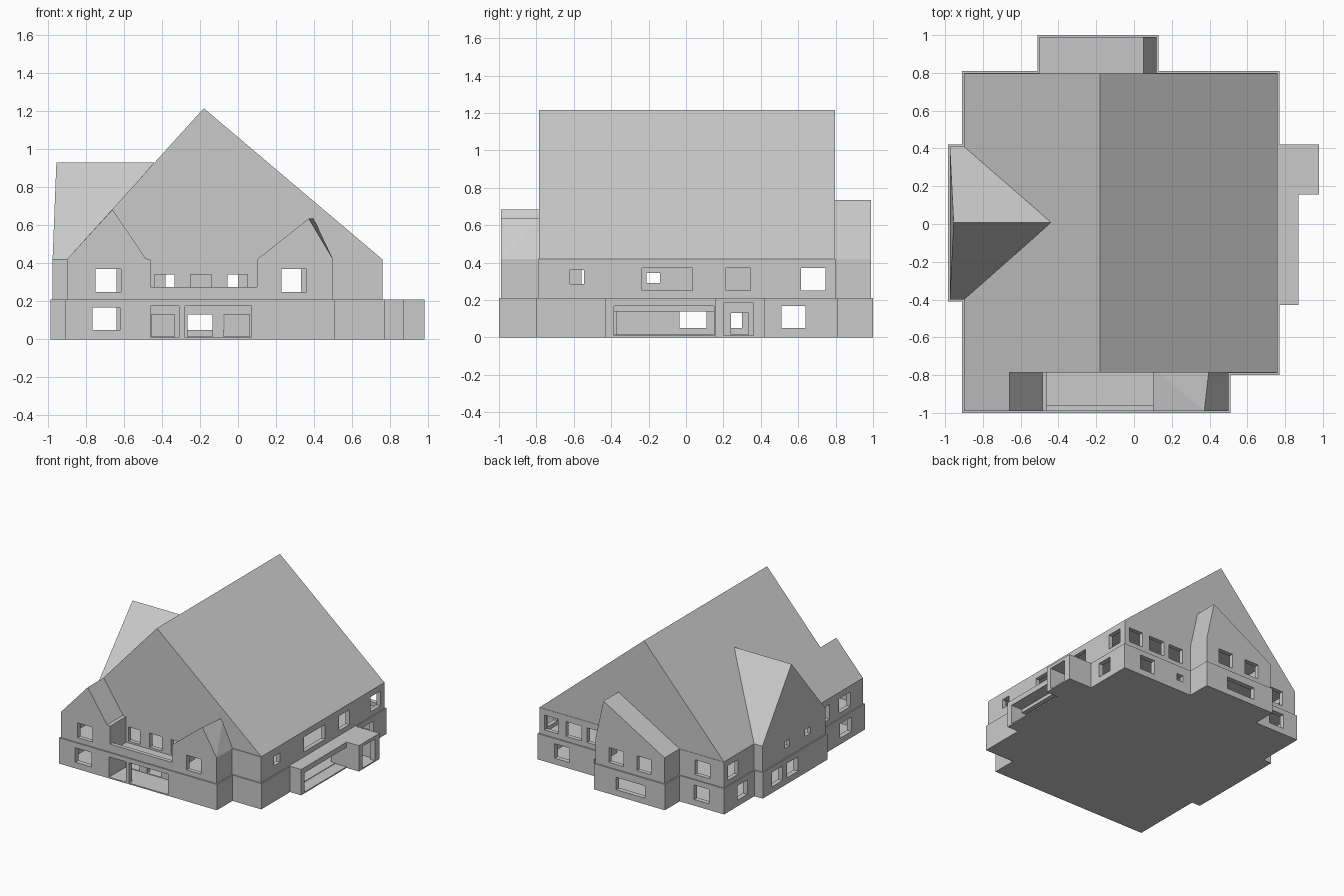
import bpy, bmesh
from mathutils import Vector

if "Cube" in bpy.data.objects:
    bpy.data.objects.remove(bpy.data.objects["Cube"])


def make(name, bm):
    bmesh.ops.recalc_face_normals(bm, faces=bm.faces[:])
    me = bpy.data.meshes.new(name)
    bm.to_mesh(me)
    bm.free()
    ob = bpy.data.objects.new(name, me)
    bpy.context.collection.objects.link(ob)
    return ob


def prism(name, pts, lo, hi, axis='z'):
    """Extrude a 2D outline: along z (outline in xy) or along y (outline in xz)."""
    bm = bmesh.new()
    if axis == 'z':
        vs = [bm.verts.new((a, b, lo)) for a, b in pts]
        step = Vector((0, 0, hi - lo))
    else:
        vs = [bm.verts.new((a, lo, b)) for a, b in pts]
        step = Vector((0, hi - lo, 0))
    f = bm.faces.new(vs)
    ext = bmesh.ops.extrude_face_region(bm, geom=[f])['geom']
    bmesh.ops.translate(bm, vec=step, verts=[v for v in ext if isinstance(v, bmesh.types.BMVert)])
    return make(name, bm)


def boxes(name, items):
    """One object made of boxes (x0, x1, y0, y1, z0, z1)."""
    bm = bmesh.new()
    for x0, x1, y0, y1, z0, z1 in items:
        vs = bmesh.ops.create_cube(bm, size=1)['verts']
        for v in vs:
            v.co = (x0 if v.co.x < 0 else x1, y0 if v.co.y < 0 else y1, z0 if v.co.z < 0 else z1)
    return make(name, bm)


def cut(ob, cutter):
    cutter.hide_render = True
    m = ob.modifiers.new('cut', 'BOOLEAN')
    m.operation, m.solver, m.object, m.use_self = 'DIFFERENCE', 'EXACT', cutter, True
    bpy.context.view_layer.objects.active = ob
    bpy.ops.object.modifier_apply(modifier=m.name)
    bpy.data.objects.remove(cutter)


def inset(pts, t):
    """Move a counter-clockwise right-angled outline inwards."""
    out = []
    for i, p in enumerate(pts):
        p = Vector(p)
        d1 = (p - Vector(pts[i - 1])).normalized()
        d2 = (Vector(pts[(i + 1) % len(pts)]) - p).normalized()
        out.append((p.x - t * (d1.y + d2.y), p.y + t * (d1.x + d2.x)))
    return out


def holes(axis, wall, spans, z0, z1, d=0.055):
    """Opening boxes through a wall lying at x = wall or y = wall."""
    if axis == 'x':
        return [(wall - d, wall + d, a, b, z0, z1) for a, b in spans]
    return [(a, b, wall - d, wall + d, z0, z1) for a, b in spans]


# shared outline, starting after the front edge
REST = [(0.51, -1), (0.51, -0.8), (0.77, -0.8), (0.77, 0.81), (0.13, 0.81), (0.13, 1),
        (-0.51, 1), (-0.51, 0.81), (-0.91, 0.81), (-0.91, 0.42), (-0.985, 0.42),
        (-0.985, -0.41), (-0.91, -0.41), (-0.91, -1)]
NOTCHED = [(-0.45, -1), (-0.45, -0.79), (0.09, -0.79), (0.09, -1)] + REST
EAVE = 0.42
L0, L1, U0, U1 = 0.05, 0.168, 0.25, 0.37

# ground storey: hollow walls, entrance recess, windows
ground = prism('ground_storey', REST, 0, 0.21)
cut(ground, prism('void', inset(NOTCHED, 0.04), 0.015, 0.19, 'z'))
cut(ground, boxes('recess', [(-0.46, 0.08, -0.96, -0.79, 0.01, 0.18)]))
cut(ground, boxes('openings',
    holes('y', -1, [(-0.46, -0.31), (-0.28, 0.07)], 0.01, 0.175)
    + holes('y', -0.77, [(-0.455, -0.335), (-0.265, -0.135), (-0.075, 0.06)], 0.015, 0.13)
    + holes('y', -1, [(-0.765, -0.62)], L0, L1)
    + holes('y', 0.81, [(0.48, 0.615), (-0.775, -0.64)], L0, L1)
    + holes('y', 0.81, [(0.2, 0.26)], 0.085, 0.14)
    + holes('y', 1, [(-0.33, -0.07)], L0, 0.15)
    + holes('x', -0.985, [(0.165, 0.3), (-0.035, 0.11)], L0, L1)
    + holes('x', -0.91, [(0.51, 0.64), (-0.83, -0.68)], L0, L1)
    + holes('x', 0.77, [(0.51, 0.64)], L0, L1)
    + holes('x', 0.77, [(0.24, 0.335)], 0.015, 0.13)
    + holes('x', 0.77, [(-0.385, 0.15)], 0.015, 0.14)))

# upper storey, slightly set back
upper_line = inset(NOTCHED, 0.01)
upper = prism('upper_storey', upper_line, 0.21, EAVE)
cut(upper, prism('void', inset(upper_line, 0.035), 0.22, 0.41))
cut(upper, boxes('openings',
    holes('y', -0.99, [(-0.75, -0.615), (0.23, 0.36)], U0, U1)
    + holes('y', -0.77, [(-0.44, -0.335), (-0.25, -0.14), (-0.055, 0.05)], 0.225, 0.34)
    + holes('y', 0.8, [(0.59, 0.715), (0.38, 0.52), (0.2, 0.33), (-0.775, -0.64)], U0, U1)
    + holes('y', 0.99, [(-0.13, 0), (-0.38, -0.25)], U0, U1)
    + holes('x', -0.975, [(0.06, 0.12), (-0.21, -0.14)], 0.29, 0.345)
    + holes('x', -0.9, [(0.615, 0.745), (-0.56, -0.43), (-0.83, -0.68)], U0, U1)
    + holes('x', 0.76, [(-0.235, 0.035), (0.215, 0.345), (0.615, 0.745)], U0, U1)
    + holes('x', 0.76, [(-0.62, -0.545)], 0.285, 0.36)))

# balcony parapet between the two front rooms
boxes('balcony_parapet', [(-0.46, 0.1, -0.99, -0.957, 0.21, 0.275)])

# gabled roofs
prism('main_roof', [(-0.9, EAVE), (0.76, EAVE), (-0.18, 1.215)], -0.785, 0.797, 'y')
prism('front_left_roof', [(-0.9, EAVE), (-0.46, EAVE), (-0.485, 0.425), (-0.66, 0.683)],
      -0.99, -0.75, 'y')
prism('back_wing_roof', [(-0.5, EAVE), (0.12, EAVE), (0.05, 0.735)], 0.75, 0.99, 'y')


def hull(name, pts):
    bm = bmesh.new()
    vs = [bm.verts.new(p) for p in pts]
    bmesh.ops.convex_hull(bm, input=vs)
    return make(name, bm)


# front right roof with its slightly skewed ridge
hull('front_right_roof', [(x, y, z) for y, rx in ((-0.99, 0.372), (-0.76, 0.398))
                          for x, z in ((0.1, EAVE), (0.5, EAVE), (rx, 0.635))])

# left cross gable running into the main roof
hull('side_gable_roof', [(-0.955, 0.008, 0.93), (-0.44, 0.008, 0.93)]
     + [(x, y, EAVE) for x in (-0.975, -0.89) for y in (-0.4, 0.41)])

# side porch: square entrance box and long canopy
porch = boxes('porch_entrance', [(0.765, 0.98, 0.155, 0.42, 0, 0.21)])
cut(porch, boxes('void', [(0.7, 0.94, 0.2, 0.385, 0.01, 0.185)]))
cut(porch, boxes('opening', [(0.9, 1.1, 0.2, 0.36, 0.01, 0.185)]))
canopy = boxes('porch_canopy', [(0.765, 0.87, -0.43, 0.157, 0, 0.21)])
cut(canopy, boxes('opening', [(0.7, 1.0, -0.385, 0.15, 0.01, 0.167)]))
